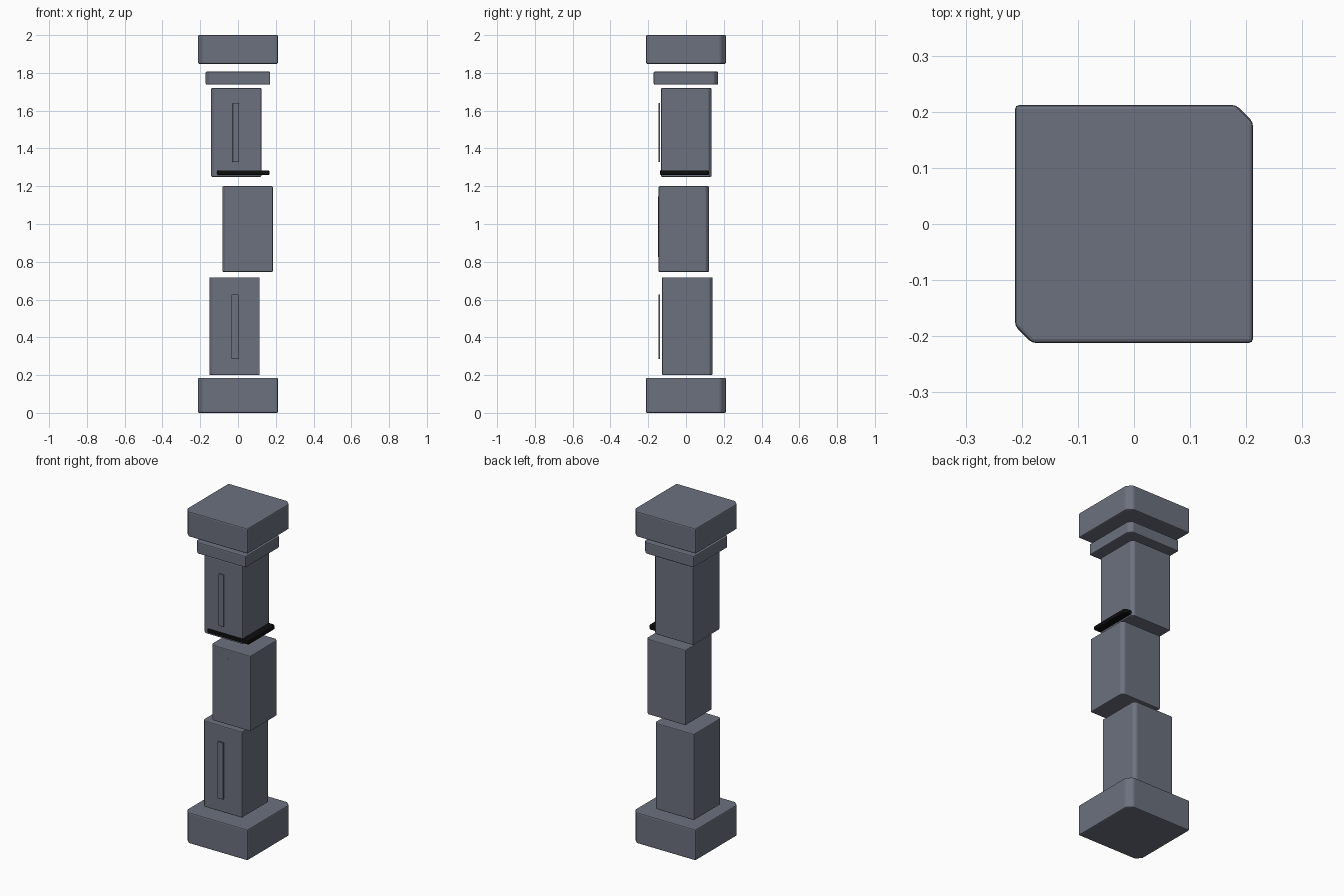
import bpy, bmesh

if "Cube" in bpy.data.objects:
    bpy.data.objects.remove(bpy.data.objects["Cube"])


def material(name, rgb):
    m = bpy.data.materials.new(name)
    m.diffuse_color = (*rgb, 1.0)
    m.use_nodes = True
    m.node_tree.nodes["Principled BSDF"].inputs["Base Color"].default_value = m.diffuse_color
    return m


stone = material("slate_grey", (0.15, 0.165, 0.21))
black = material("black", (0.004, 0.004, 0.004))


def block(name, x, y, z, mat, chip=0.0, bevel=0.0):
    """Upright block from (min, max) ranges; two opposite corners are chipped."""
    (x0, x1), (y0, y1), (z0, z1) = x, y, z
    if chip:
        outline = [(x0 + chip, y0), (x1, y0), (x1, y1 - chip),
                   (x1 - chip, y1), (x0, y1), (x0, y0 + chip)]
    else:
        outline = [(x0, y0), (x1, y0), (x1, y1), (x0, y1)]
    bm = bmesh.new()
    low = [bm.verts.new((px, py, z0)) for px, py in outline]
    top = [bm.verts.new((px, py, z1)) for px, py in outline]
    bm.faces.new(low[::-1])
    bm.faces.new(top)
    n = len(outline)
    for i in range(n):
        j = (i + 1) % n
        bm.faces.new((low[i], low[j], top[j], top[i]))
    mesh = bpy.data.meshes.new(name)
    bm.to_mesh(mesh)
    bm.free()
    mesh.materials.append(mat)
    ob = bpy.data.objects.new(name, mesh)
    bpy.context.collection.objects.link(ob)
    if bevel:
        mod = ob.modifiers.new("soft_edges", "BEVEL")
        mod.width = bevel
        mod.segments = 2
    return ob


# Base, capital and collar
wide = (-0.212, 0.212)
block("base", wide, wide, (0.0, 0.186), stone, 0.03, 0.007)
block("capital", wide, wide, (1.848, 2.0), stone, 0.03, 0.007)
block("collar", (-0.171, 0.17), (-0.171, 0.17), (1.738, 1.807), stone, 0.022, 0.006)

# Three displaced shaft blocks
block("lower_shaft", (-0.151, 0.115), (-0.127, 0.14), (0.2, 0.718), stone, 0.016, 0.005)
block("middle_shaft", (-0.082, 0.184), (-0.145, 0.122), (0.746, 1.2), stone, 0.016, 0.005)
block("upper_shaft", (-0.142, 0.124), (-0.132, 0.135), (1.25, 1.72), stone, 0.016, 0.005)

# Narrow vertical strips on the front
block("lower_strip", (-0.035, 0.002), (-0.146, -0.137), (0.286, 0.628), stone, 0, 0.002)
block("middle_strip", (0.031, 0.039), (-0.147, -0.138), (0.826, 1.146), stone)
block("upper_strip", (-0.028, 0.005), (-0.146, -0.137), (1.328, 1.64), stone, 0, 0.002)

# Dark slab slipping out of the upper shaft
block("dark_band", (-0.116, 0.167), (-0.138, 0.122), (1.259, 1.284), black, 0.012, 0.006)
